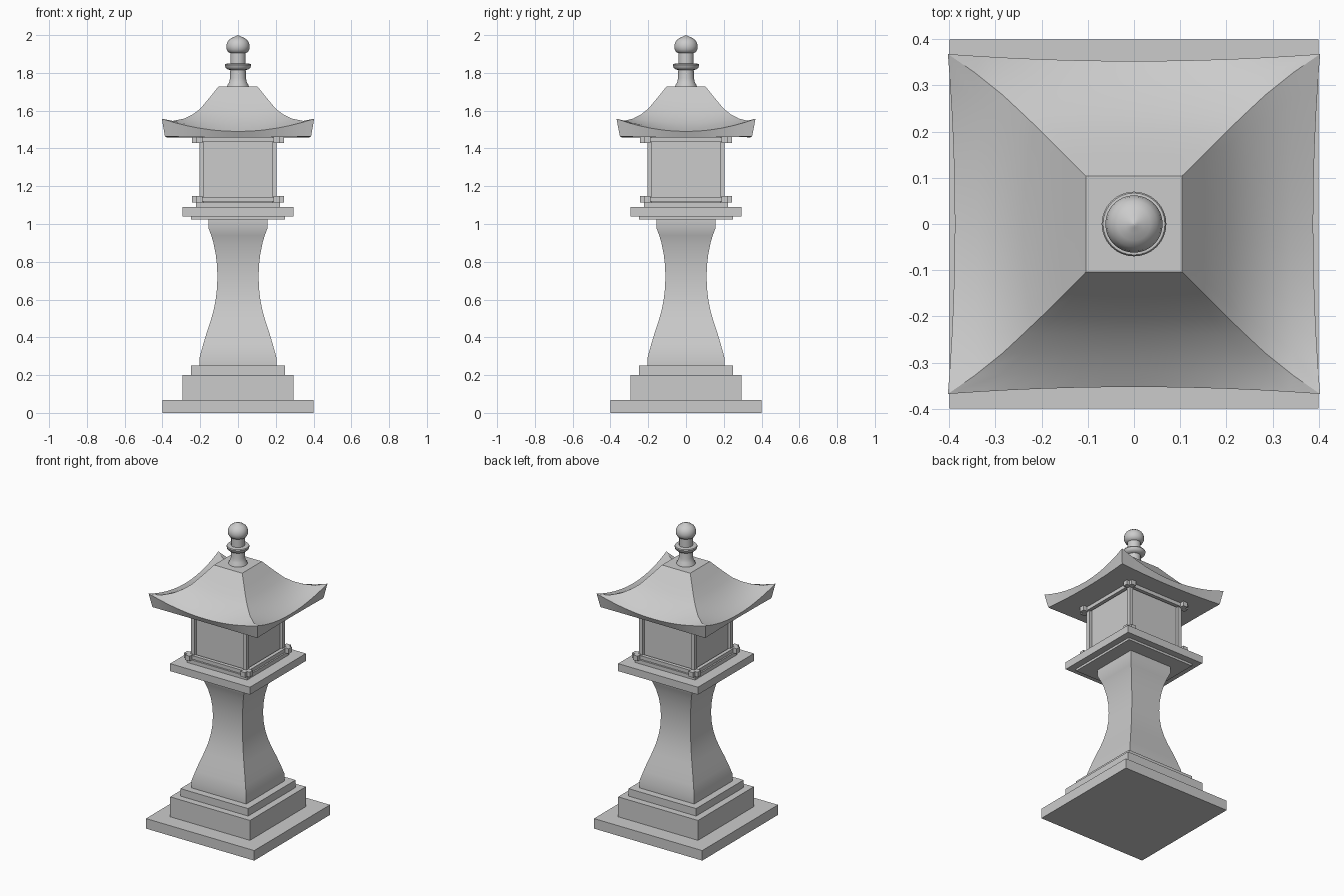
import bpy, bmesh, math

if "Cube" in bpy.data.objects:
    bpy.data.objects.remove(bpy.data.objects["Cube"])


def finish(bm, name, smooth=None):
    bmesh.ops.recalc_face_normals(bm, faces=bm.faces)
    me = bpy.data.meshes.new(name)
    bm.to_mesh(me)
    bm.free()
    ob = bpy.data.objects.new(name, me)
    bpy.context.collection.objects.link(ob)
    if smooth:
        bpy.ops.object.select_all(action='DESELECT')
        ob.select_set(True)
        bpy.context.view_layer.objects.active = ob
        bpy.ops.object.shade_smooth_by_angle(angle=math.radians(smooth))
    return ob


def box(name, x0, x1, y0, y1, z0, z1):
    bm = bmesh.new()
    bmesh.ops.create_cube(bm, size=1)
    for v in bm.verts:
        v.co = (x1 if v.co.x > 0 else x0, y1 if v.co.y > 0 else y0,
                z1 if v.co.z > 0 else z0)
    return finish(bm, name)


def slab(name, h, z0, z1):
    return box(name, -h, h, -h, h, z0, z1)


def loft(name, rings, smooth):
    """Skin a stack of closed rings and cap both ends."""
    bm = bmesh.new()
    vs = [[bm.verts.new(p) for p in r] for r in rings]
    n = len(vs[0])
    for a, b in zip(vs, vs[1:]):
        for i in range(n):
            j = (i + 1) % n
            bm.faces.new((a[i], a[j], b[j], b[i]))
    bm.faces.new(vs[0])
    bm.faces.new(vs[-1])
    return finish(bm, name, smooth)


# Stepped base
slab("base_plate", 0.40, 0, 0.067)
slab("base_block", 0.295, 0.067, 0.20)
slab("base_step", 0.25, 0.20, 0.25)

# Waisted square shaft
shaft = [(0.203, 0.25), (0.203, 0.295), (0.185, 0.36), (0.167, 0.42),
         (0.147, 0.48), (0.130, 0.54), (0.118, 0.60), (0.111, 0.66),
         (0.109, 0.72), (0.111, 0.78), (0.118, 0.84), (0.130, 0.90),
         (0.142, 0.94), (0.157, 0.98), (0.157, 1.025)]
loft("shaft", [[(-h, -h, z), (h, -h, z), (h, h, z), (-h, h, z)]
               for h, z in shaft], 30)

# Platform
slab("platform_underside", 0.25, 1.025, 1.04)
slab("platform", 0.295, 1.04, 1.09)
slab("platform_step", 0.222, 1.09, 1.115)

# Lamp chamber with corner posts
slab("lamp_chamber", 0.184, 1.11, 1.465)
for sx in (-1, 1):
    for sy in (-1, 1):
        x, y, r = sx * 0.192, sy * 0.192, 0.013
        box("corner_post", x - r, x + r, y - r, y + r, 1.11, 1.465)

# Crossing rails with thicker ends, at floor and ceiling
for z, label in ((1.131, "lower"), (1.447, "upper")):
    for s in (-1, 1):
        c, r, k, e = s * 0.205, 0.012, 0.017, 0.243
        box(label + "_rail_x", -e, e, c - r, c + r, z - r, z + r)
        box(label + "_rail_y", c - r, c + r, -e, e, z - r, z + r)
        for t in (-1, 1):
            a, b = sorted((t * 0.208, t * e))
            box(label + "_rail_end_x", a, b, c - k, c + k, z - k, z + k)
            box(label + "_rail_end_y", c - k, c + k, a, b, z - k, z + k)


# Roof with upswept corners: half x, half y, inward bow, corner z, mid z
def roof_ring(hx, hy, bow, zc, zm, n=12):
    pts = []
    for side in range(4):
        for i in range(n):
            t = 2 * i / n - 1
            d = bow * (1 - t * t)
            z = zm + (zc - zm) * t * t
            pts.append([(t * hx, -hy + d, z), (hx - d, t * hy, z),
                        (-t * hx, hy - d, z), (-hx + d, -t * hy, z)][side])
    return pts


loft("roof", [roof_ring(*r) for r in (
    (0.387, 0.350, 0.012, 1.464, 1.458),
    (0.403, 0.368, 0.015, 1.557, 1.490),
    (0.345, 0.328, 0.006, 1.546, 1.508),
    (0.285, 0.280, 0, 1.558, 1.536),
    (0.240, 0.238, 0, 1.580, 1.570),
    (0.200, 0.200, 0, 1.610, 1.607),
    (0.152, 0.152, 0, 1.667, 1.667),
    (0.104, 0.104, 0, 1.727, 1.727))], 25)

# Turned finial: foot, collar, neck, pointed ball
finial = [(0.058, 1.725), (0.056, 1.735), (0.047, 1.750), (0.042, 1.772),
          (0.041, 1.815), (0.055, 1.818), (0.066, 1.828), (0.070, 1.842),
          (0.067, 1.848), (0.041, 1.850), (0.041, 1.905), (0.052, 1.910),
          (0.060, 1.925), (0.062, 1.940), (0.059, 1.957), (0.050, 1.973),
          (0.036, 1.984), (0.020, 1.991), (0.008, 1.997), (0.001, 2.0)]
N = 32
loft("finial", [[(r * math.cos(math.tau * i / N), r * math.sin(math.tau * i / N), z)
                 for i in range(N)] for r, z in finial], 40)
